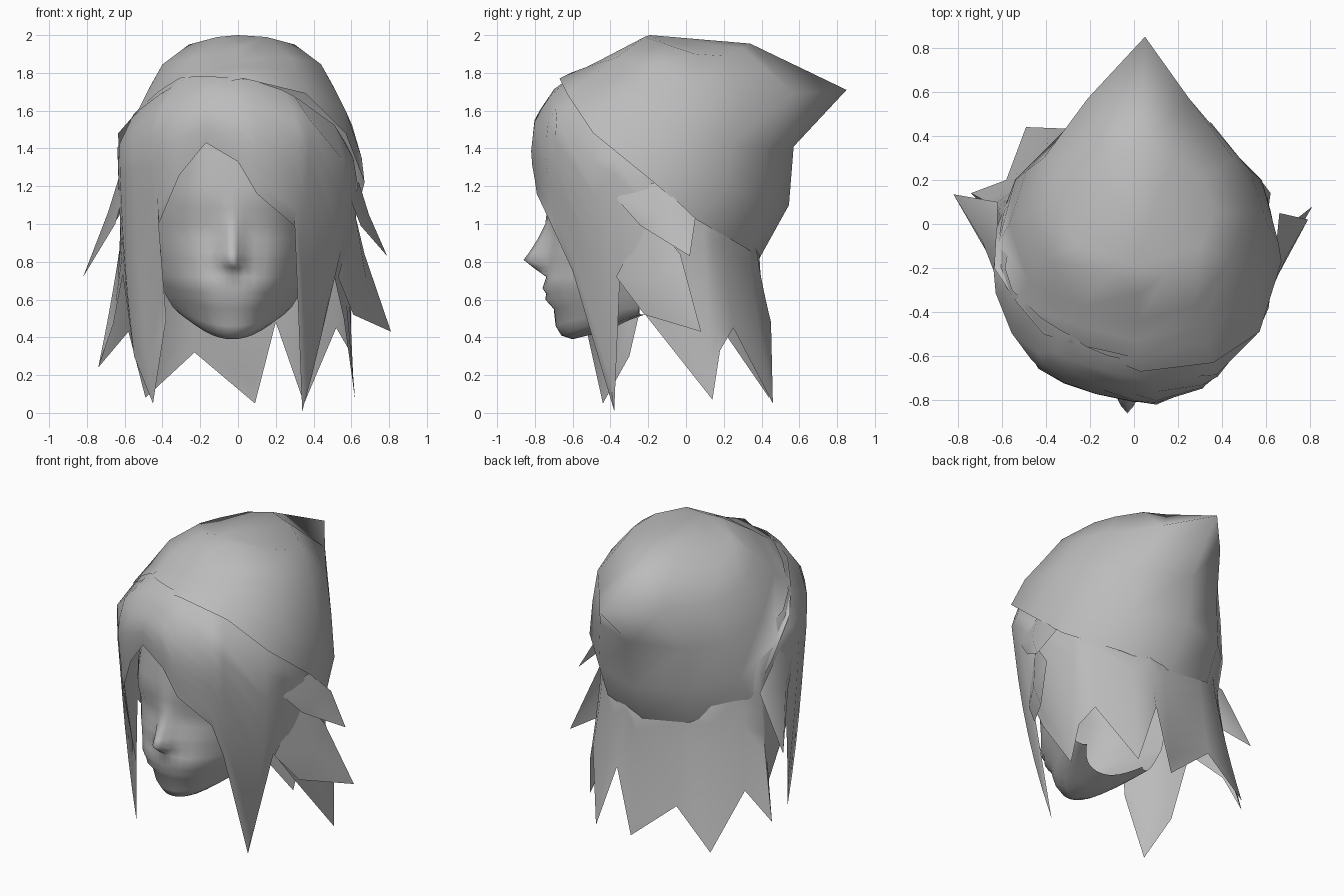
import bpy, bmesh, math

grey = bpy.data.materials.new("soft_grey")
grey.diffuse_color = (0.5, 0.5, 0.5, 1)


def make(name, verts, faces, angle=60):
    me = bpy.data.meshes.new(name)
    me.from_pydata(verts, [], faces)
    bm = bmesh.new()
    bm.from_mesh(me)
    bmesh.ops.recalc_face_normals(bm, faces=bm.faces)
    bm.to_mesh(me)
    bm.free()
    ob = bpy.data.objects.new(name, me)
    bpy.context.collection.objects.link(ob)
    me.materials.append(grey)
    bpy.ops.object.select_all(action='DESELECT')
    ob.select_set(True)
    bpy.context.view_layer.objects.active = ob
    bpy.ops.object.shade_smooth_by_angle(angle=math.radians(angle))
    return ob


def loft(name, rows, closed, apex=None, angle=60):
    n = len(rows[0])
    verts = [p for r in rows for p in r]
    faces = [(i * n + j, i * n + (j + 1) % n, (i + 1) * n + (j + 1) % n, (i + 1) * n + j)
             for i in range(len(rows) - 1) for j in range(n if closed else n - 1)]
    if apex:
        verts.append(apex)
        b = (len(rows) - 1) * n
        faces += [(b + j, b + (j + 1) % n, len(verts) - 1) for j in range(n)]
    return make(name, verts, faces, angle)


def interp(x, table):
    for (a, u), (b, v) in zip(table, table[1:]):
        if x <= b:
            return u + (v - u) * max(0, (x - a) / (b - a))
    return table[-1][1]


# Cap: uneven rim, then mirrored rings up to the crown with a point at the back
rim = [(.03, -.67, 1.77), (.36, -.63, 1.69), (.57, -.49, 1.48), (.67, -.17, 1.22),
       (.62, .06, 1.02), (.36, .32, .87), (.05, .39, .82), (-.28, .36, .87), (-.57, .12, 1.02),
       (-.625, -.02, 1.23), (-.635, -.2, 1.48), (-.41, -.5, 1.69)]
half_rings = [
    [(0, -.61, 1.8), (.31, -.54, 1.76), (.55, -.36, 1.6), (.635, -.08, 1.35),
     (.56, .2, 1.18), (.33, .43, 1.12), (0, .545, 1.1)],
    [(0, -.53, 1.83), (.28, -.46, 1.81), (.5, -.26, 1.7), (.585, 0, 1.52),
     (.51, .24, 1.43), (.32, .43, 1.4), (0, .57, 1.41)],
    [(0, -.44, 1.875), (.26, -.37, 1.88), (.42, -.16, 1.845), (.49, .06, 1.72),
     (.43, .3, 1.68), (.23, .57, 1.69), (.03, .85, 1.71)],
    [(0, -.32, 1.935), (.13, -.22, 1.99), (.28, -.1, 1.95), (.34, .05, 1.9),
     (.3, .2, 1.89), (.16, .3, 1.93), (0, .34, 1.955)],
]
rings = [rim]
for h in half_rings:
    full = h + [(-x, y, z) for x, y, z in h[-2:0:-1]]
    rings.append([(x + .02, y, z) for x, y, z in full])
loft("cap", rings, True, (0, -.19, 2.0), 110)

# Hair: one curtain that follows an oval and ends in a jagged hem
hem = [(-.17, -.77, 1.43), (0, -.8, 1.33), (.1, -.79, 1.16), (.3, -.71, .99), (.31, -.6, .75),
       (.34, -.38, .01), (.51, -.35, .72), (.56, -.2, .5), (.62, .14, .07), (.59, .18, .33),
       (.52, .25, .45), (.35, .46, .05), (.2, .45, .48), (.09, .46, .05), (-.23, .43, .32),
       (-.49, .44, .08), (-.58, .2, .43), (-.74, .14, .24), (-.66, .06, .47),
       (-.61, -.2, .73), (-.55, -.3, .3), (-.45, -.44, .05), (-.38, -.54, .5),
       (-.42, -.63, 1.0), (-.31, -.7, 1.26)]
bulge = [(.9, .95), (1.18, .97), (1.36, 1.02), (1.56, .98), (1.77, .74), (1.82, .66)]


def oval(t, z, k=1):
    s = interp(z, bulge) * k
    sx = min(s, 1) if z > 1.36 else k
    return .64 * sx * math.cos(t), -.2 + .62 * s * math.sin(t)


columns = []
for x, y, z in hem:
    t = math.atan2((y + .2) / .62, x / .64)
    sn = math.sin(t)
    top = min(1.3 - (.47 if sn < 0 else .35) * sn + .2 * max(0, -math.cos(t)), 1.78)
    hx, hy = oval(t, z)
    power = 1.4 if y > -.3 else 2
    col = []
    for i in range(9):
        f = i / 8
        zz = top + (z - top) * f
        ox, oy = oval(t, zz, .92 if i == 0 else 1)
        g = f ** power
        col.append((ox + (x - hx) * g, oy + (y - hy) * g, zz))
    columns.append(col)
loft("hair", list(zip(*columns)), True)

# Loose locks on each side
for name, pts in (
    ("right_upper_lock", [(.58, -.4, 1.17), (.65, -.24, .99), (.79, .02, .83), (.66, .05, 1.03), (.64, -.15, 1.22)]),
    ("right_lower_lock", [(.53, -.37, .72), (.61, -.22, .52), (.81, .08, .43), (.67, -.03, .84), (.62, -.2, 1.05)]),
    ("left_lock", [(-.58, -.36, 1.25), (-.65, -.16, 1.0), (-.82, .135, .72), (-.62, .1, 1.06), (-.62, -.12, 1.28)]),
):
    side = math.copysign(.03, pts[0][0])
    c = tuple(sum(p[k] for p in pts) / 5 + (side if k == 0 else 0) for k in range(3))
    make(name, pts + [c], [(i, (i + 1) % 5, 5) for i in range(5)])

# Face: rows of height, middle depth, nose depth, half width, edge depth, edge lift, eye hollow
face_rows = [
    (1.5, -.68, 0, .4, -.3, 0, 0), (1.2, -.73, 0, .45, -.25, 0, 0), (1.08, -.725, .01, .46, -.25, 0, 0),
    (1.0, -.715, .03, .45, -.25, 0, .02), (.92, -.715, .07, .44, -.25, 0, .015),
    (.85, -.72, .11, .43, -.25, 0, 0), (.81, -.725, .135, .42, -.25, 0, 0),
    (.77, -.73, .08, .41, -.25, 0, 0), (.72, -.74, 0, .4, -.25, 0, 0), (.66, -.76, 0, .38, -.25, .02, 0),
    (.63, -.74, 0, .37, -.25, .03, 0), (.6, -.745, 0, .36, -.25, .04, 0),
    (.55, -.7, 0, .345, -.25, .06, 0), (.46, -.69, 0, .315, -.25, .1, 0),
    (.41, -.66, 0, .285, -.25, .12, 0), (.39, -.6, 0, .26, -.24, .13, 0),
    (.42, -.48, 0, .24, -.24, .1, 0), (.46, -.36, 0, .22, -.22, .06, 0)]
us = (0, .07, .15, .28, .42, .58, .75, .9, 1)
rows = []
for z, yc, nose, w, ye, lift, eye in face_rows:
    row = []
    power = interp(z, [(.4, 2.4), (.65, 3), (1.1, 3.2)])
    for u in [-k for k in us[:0:-1]] + list(us):
        a = abs(u)
        y = yc + (ye - yc) * a ** power
        y -= nose * interp(a, [(0, 1), (.07, .75), (.15, .25), (.28, 0)])
        y += eye * interp(a, [(0, 0), (.15, .6), (.35, 1), (.6, .5), (.8, 0)])
        row.append((-.03 + u * w, y, z + lift * a * a))
    rows.append(row)
loft("face", rows, False, None, 170)
